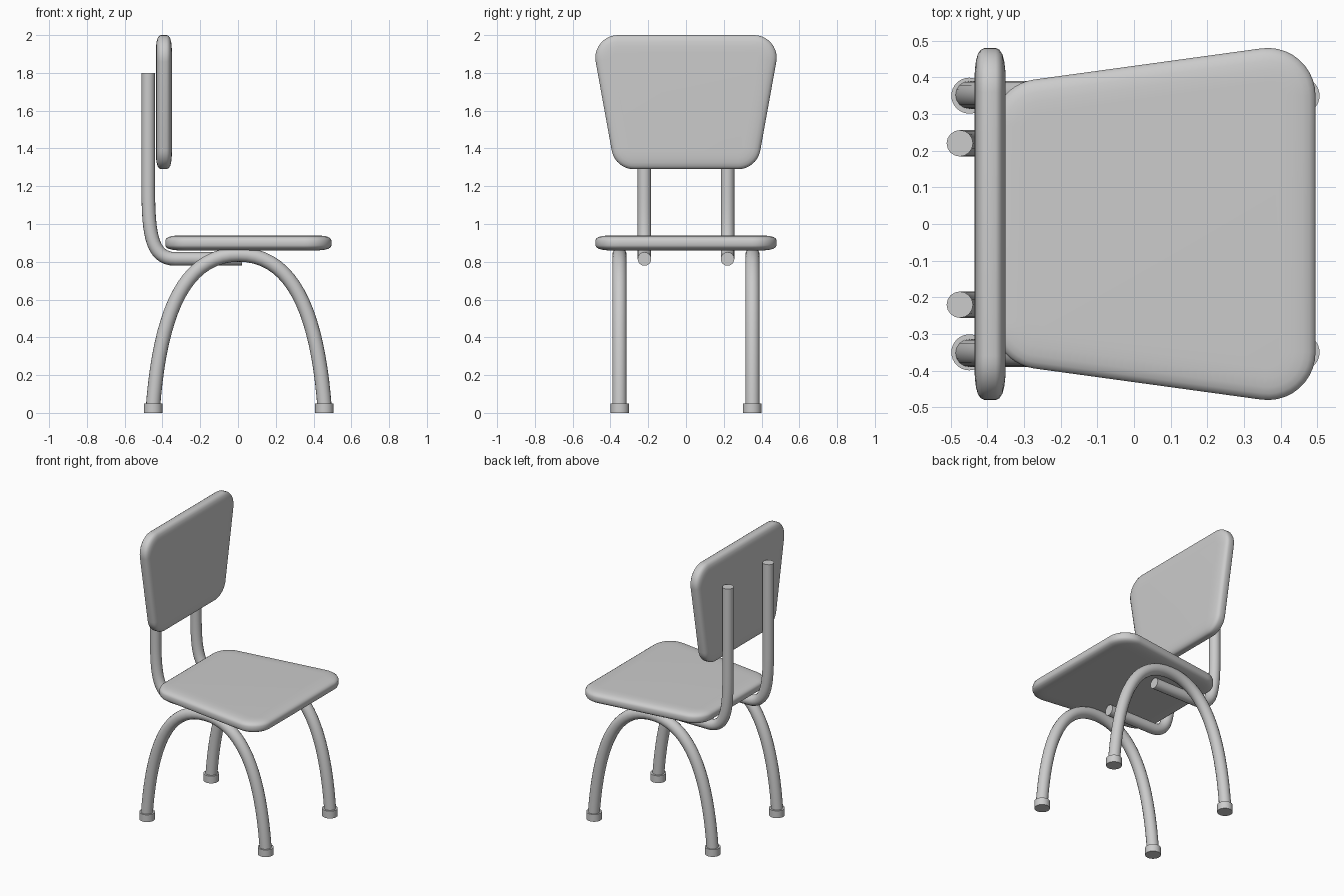
import bpy, bmesh
from math import sin, cos, atan2, pi, radians
from mathutils import Vector
from mathutils.geometry import interpolate_bezier

if "Cube" in bpy.data.objects:
    bpy.data.objects.remove(bpy.data.objects["Cube"])


def finish(obj, angle=40):
    bpy.ops.object.select_all(action='DESELECT')
    obj.select_set(True)
    bpy.context.view_layer.objects.active = obj
    if obj.type == 'CURVE':
        bpy.ops.object.convert(target='MESH')
    bpy.ops.object.shade_smooth_by_angle(angle=radians(angle))


def panel(name, wide, narrow, radius, thickness, place):
    """Cushioned trapezoid: corner arc centres (u, half width), placed by place(u, v, h)."""
    tilt = atan2(wide[1] - narrow[1], wide[0] - narrow[0])
    mid = pi / 2 + tilt
    n = 10
    arcs = [(wide, mid * i / n) for i in range(n + 1)]
    arcs += [(narrow, mid + (pi - mid) * i / n) for i in range(n + 1)]

    def outline(inset):
        r = radius - inset
        half = [(c[0] + r * cos(a), c[1] + r * sin(a)) for c, a in arcs]
        return half + [(u, -v) for u, v in reversed(half)]

    # soft edge: (inset, depth from face)
    edge = [(0.09, 0), (0.06, 0.001), (0.035, 0.004), (0.017, 0.009), (0.005, 0.017), (0, 0.027)]
    profile = edge + [(i, thickness - h) for i, h in reversed(edge)]
    bm = bmesh.new()
    rings = [[bm.verts.new(place(u, v, h)) for u, v in outline(i)] for i, h in profile]
    for a, b in zip(rings, rings[1:]):
        for k in range(len(a)):
            m = (k + 1) % len(a)
            bm.faces.new((a[k], a[m], b[m], b[k]))
    bm.faces.new(rings[0])
    bm.faces.new(rings[-1])
    bmesh.ops.recalc_face_normals(bm, faces=bm.faces)
    mesh = bpy.data.meshes.new(name)
    bm.to_mesh(mesh)
    bm.free()
    obj = bpy.data.objects.new(name, mesh)
    bpy.context.collection.objects.link(obj)
    finish(obj)


def tube(name, points, y, radius):
    """Round capped tube along (x, z) points at a fixed y."""
    curve = bpy.data.curves.new(name, 'CURVE')
    curve.dimensions = '3D'
    curve.bevel_depth = radius
    curve.bevel_resolution = 6
    curve.use_fill_caps = True
    spline = curve.splines.new('POLY')
    spline.points.add(len(points) - 1)
    for p, (x, z) in zip(spline.points, points):
        p.co = (x, y, z, 1)
    obj = bpy.data.objects.new(name, curve)
    bpy.context.collection.objects.link(obj)
    finish(obj)


def bezier(a, b, c, d, n):
    pts = interpolate_bezier(*[Vector((p[0], p[1], 0)) for p in (a, b, c, d)], n)
    return [(p.x, p.y) for p in pts]


# seat and backrest
panel("seat", (0.365, 0.35), (-0.255, 0.265), 0.13, 0.08, lambda u, v, h: (u, v, 0.86 + h))
panel("backrest", (1.88, 0.36), (1.41, 0.275), 0.12, 0.085, lambda u, v, h: (-0.435 + h, v, u))

# leg arch and backrest support paths
half = bezier((0.455, 0.02), (0.42, 0.5), (0.30, 0.838), (0, 0.838), 20)
arch = half + [(-x, z) for x, z in reversed(half[:-1])]
arch = [(x + 0.004, z) for x, z in arch]
bend = bezier((-0.475, 1.2), (-0.475, 0.95), (-0.46, 0.815), (-0.33, 0.815), 16)
support = [(-0.475, 1.8)] + bend + [(0.02, 0.815)]

for side, s in (("left", 1), ("right", -1)):
    tube(f"{side}_leg_arch", arch, 0.352 * s, 0.038)
    tube(f"{side}_back_support", support, 0.22 * s, 0.036)
    # rubber feet
    for end, x in (("front", 0.457), ("rear", -0.449)):
        bpy.ops.mesh.primitive_cylinder_add(vertices=32, radius=0.049, depth=0.05,
                                            location=(x, 0.35 * s, 0.025))
        foot = bpy.context.object
        foot.name = f"{side}_{end}_foot"
        finish(foot)
